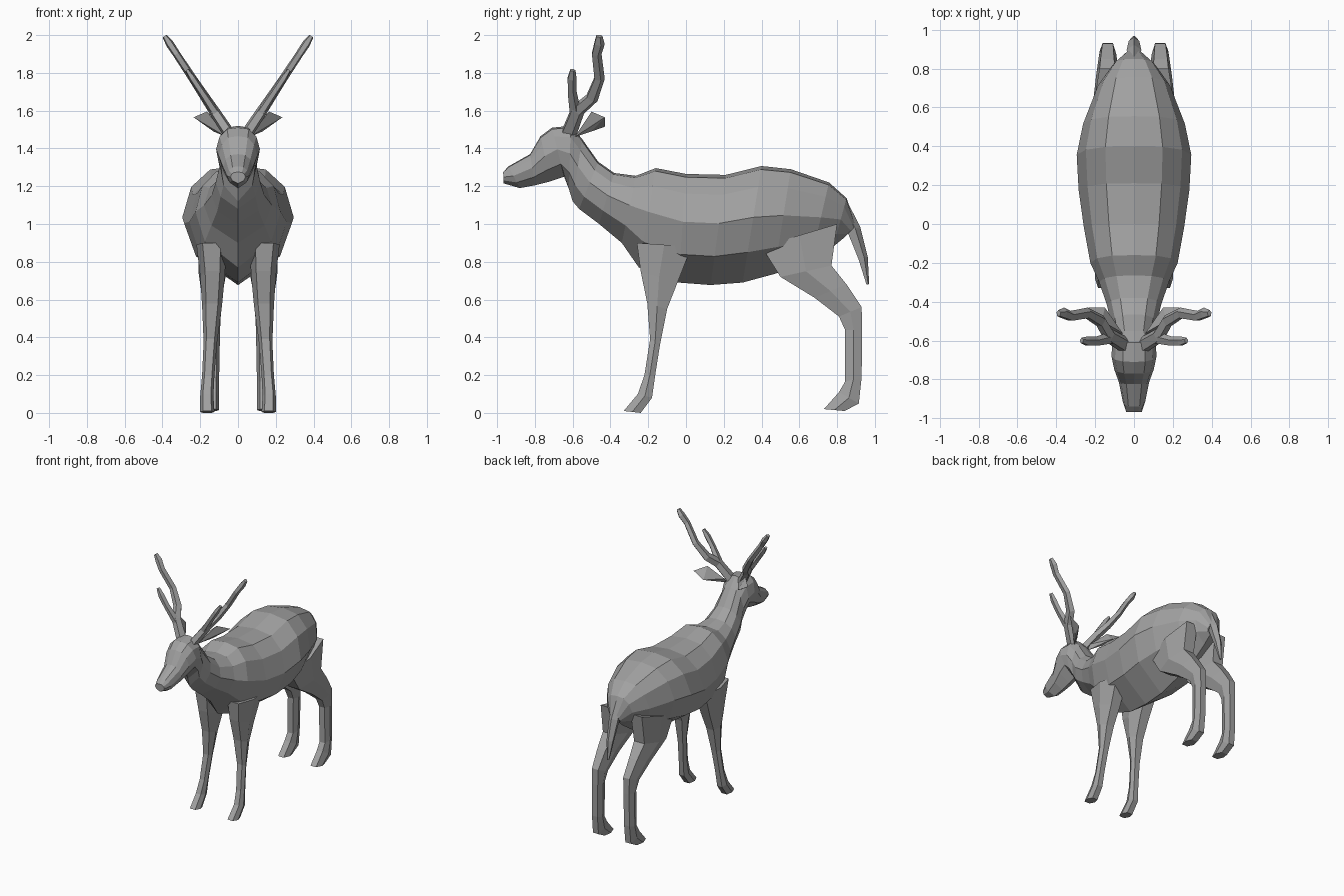
import bpy, bmesh
from mathutils import Vector

grey = bpy.data.materials.new("warm_grey")
grey.diffuse_color = (0.36, 0.36, 0.36, 1)


def finish(name, bm):
    bmesh.ops.recalc_face_normals(bm, faces=bm.faces)
    mesh = bpy.data.meshes.new(name)
    bm.to_mesh(mesh)
    bm.free()
    mesh.materials.append(grey)
    ob = bpy.data.objects.new(name, mesh)
    bpy.context.collection.objects.link(ob)
    return ob


def loft(name, rings):
    """Skin a list of equal-length point rings and cap both ends."""
    bm = bmesh.new()
    vs = [[bm.verts.new(p) for p in r] for r in rings]
    n = len(rings[0])
    for a, b in zip(vs, vs[1:]):
        for i in range(n):
            j = (i + 1) % n
            bm.faces.new((a[i], a[j], b[j], b[i]))
    bm.faces.new(vs[0])
    bm.faces.new(vs[-1])
    return finish(name, bm)


def mirrored(ob):
    """Add the opposite-side half across x = 0."""
    m = ob.modifiers.new("mirror", 'MIRROR')
    m.use_axis = (True, False, False)


def tube(name, path, radii, flat=1.0):
    """Five-sided limb swept along a path; flat squeezes it sideways."""
    pts = [Vector(p) for p in path]
    rings = []
    for i, p in enumerate(pts):
        d = (pts[min(i + 1, len(pts) - 1)] - pts[max(i - 1, 0)]).normalized()
        u = (Vector((0, 1, 0)) - d * d.y).normalized()
        v = d.cross(u)
        r = radii[i]
        rings.append([p + u * r * a + v * r * b * flat for a, b in
                      ((1, 0), (.31, .95), (-.81, .59), (-.81, -.59), (.31, -.95))])
    return loft(name, rings)


# Body, neck and head: top (y, z), bottom (y, z), half width
SPINE = [
    (-.968, 1.275, -.965, 1.215, .040), (-.94, 1.305, -.88, 1.19, .058),
    (-.825, 1.37, -.80, 1.205, .078), (-.77, 1.465, -.72, 1.225, .102),
    (-.71, 1.51, -.645, 1.25, .116), (-.61, 1.52, -.62, 1.185, .112),
    (-.55, 1.45, -.60, 1.12, .098), (-.465, 1.33, -.566, 1.08, .118),
    (-.38, 1.27, -.46, 1.00, .14), (-.265, 1.255, -.34, .90, .18),
    (-.16, 1.296, -.25, .77, .225), (0, 1.265, -.04, .69, .258),
    (.21, 1.26, .13, .677, .285), (.40, 1.307, .30, .69, .295),
    (.555, 1.29, .466, .735, .262), (.757, 1.22, .66, .80, .185),
    (.85, 1.137, .78, .88, .11), (.90, .99, .84, .93, .04),
]
# Half cross-section: width factor, fraction from top to bottom
SECTION = [(.5, .03), (.84, .18), (1, .44), (.78, .74)]


def body_ring(ty, tz, by, bz, w):
    def pt(x, t):
        return (x * w, ty + (by - ty) * t, tz + (bz - tz) * t)
    return ([pt(0, 0)] + [pt(x, t) for x, t in SECTION] + [pt(0, 1)]
            + [pt(-x, t) for x, t in reversed(SECTION)])


loft("body", [body_ring(*s) for s in SPINE])


# Legs: front edge (y, z), back edge (y, z), inner x, outer x
def leg(name, rows):
    rings = []
    for fy, fz, ky, kz, x0, x1 in rows:
        c, h = (x0 + x1) / 2, (x1 - x0) / 2
        my, mz = (fy + ky) / 2, (fz + kz) / 2
        rings.append([(c - h * .6, fy, fz), (c + h * .6, fy, fz), (x1, my, mz),
                      (c + h * .6, ky, kz), (c - h * .6, ky, kz), (x0, my, mz)])
    mirrored(loft(name, rings))


leg("front_legs", [
    (-.26, .90, .03, .88, .06, .22), (-.24, .75, -.045, .69, .07, .20),
    (-.205, .58, -.10, .55, .085, .19), (-.19, .39, -.137, .365, .11, .182),
    (-.22, .20, -.163, .20, .125, .19), (-.255, .10, -.18, .08, .13, .20),
    (-.33, .01, -.24, 0, .125, .20)])
leg("hind_legs", [
    (.40, .88, .80, 1.0, .05, .21), (.50, .72, .77, .78, .06, .21),
    (.68, .61, .85, .68, .08, .195), (.81, .51, .93, .56, .09, .18),
    (.842, .44, .932, .44, .095, .175), (.842, .165, .93, .19, .10, .178),
    (.81, .11, .915, .05, .10, .18), (.73, .02, .84, .01, .10, .18)])

# Tail
tube("tail", [(0, .83, 1.10), (0, .885, .97), (0, .935, .82), (0, .962, .68)],
     [.03, .04, .028, .008])


# Antlers lie in a plane leaning outward from the brow
def lean(y, z):
    return (.055 + .66 * (z - 1.49), y, z)


mirrored(tube("antler_beams", [lean(*p) for p in (
    (-.63, 1.46), (-.575, 1.60), (-.50, 1.665), (-.46, 1.77),
    (-.475, 1.90), (-.46, 1.955), (-.46, 1.995))],
    [.045, .04, .036, .03, .028, .03, .018], .75))
mirrored(tube("antler_tines", [lean(*p) for p in (
    (-.585, 1.57), (-.605, 1.70), (-.605, 1.77), (-.60, 1.815))],
    [.034, .026, .026, .015], .75))

# Ears
ears = bmesh.new()
for p in ((.06, -.59, 1.46), (.06, -.56, 1.50), (.165, -.50, 1.595),
          (.235, -.43, 1.565), (.15, -.43, 1.515), (.13, -.50, 1.49)):
    ears.verts.new(p)
bmesh.ops.convex_hull(ears, input=ears.verts)
mirrored(finish("ears", ears))
